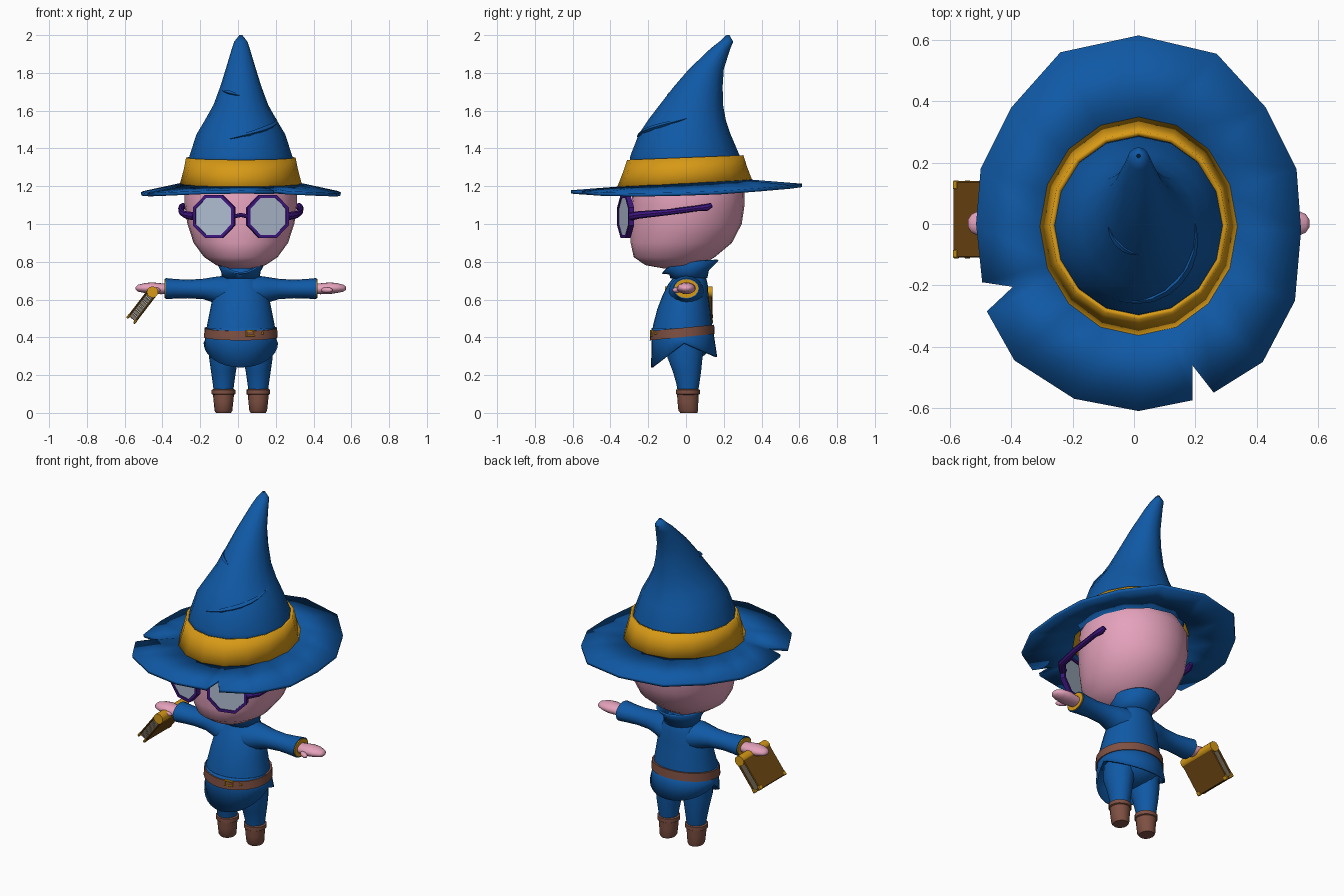
import bpy, bmesh, math
from mathutils import Vector, Matrix

if "Cube" in bpy.data.objects:
    bpy.data.objects.remove(bpy.data.objects["Cube"])

CX = 0.015  # the body's middle line


def material(name, r, g, b):
    m = bpy.data.materials.new(name)
    m.diffuse_color = (r, g, b, 1)
    m.use_nodes = True
    m.node_tree.nodes["Principled BSDF"].inputs["Base Color"].default_value = m.diffuse_color
    return m


BLUE = material("blue cloth", 0.005, 0.1, 0.38)
GOLD = material("gold", 0.68, 0.32, 0.008)
SKIN = material("pink skin", 0.78, 0.36, 0.5)
PURPLE = material("purple frame", 0.05, 0.008, 0.22)
GLASS = material("pale glass", 0.42, 0.5, 0.62)
LEATHER = material("brown leather", 0.21, 0.08, 0.055)
COVER = material("dark book cover", 0.16, 0.065, 0.006)
PAPER = material("paper", 0.52, 0.43, 0.3)


def finish(name, bm, mat, thick=0, angle=40, subdiv=0):
    bmesh.ops.recalc_face_normals(bm, faces=bm.faces)
    me = bpy.data.meshes.new(name)
    bm.to_mesh(me)
    bm.free()
    ob = bpy.data.objects.new(name, me)
    bpy.context.collection.objects.link(ob)
    me.materials.append(mat)
    if thick:
        s = ob.modifiers.new("thickness", 'SOLIDIFY')
        s.thickness, s.offset = thick, -1
    if subdiv:
        ob.modifiers.new("smooth", 'SUBSURF').levels = subdiv
        ob.modifiers["smooth"].render_levels = subdiv
    bpy.ops.object.select_all(action='DESELECT')
    ob.select_set(True)
    bpy.context.view_layer.objects.active = ob
    bpy.ops.object.shade_smooth_by_angle(angle=math.radians(angle))
    return ob


def loft(name, rings, mat, caps=True, **kw):
    bm = bmesh.new()
    vs = [[bm.verts.new(p) for p in r] for r in rings]
    n = len(vs[0])
    for a, b in zip(vs, vs[1:]):
        for i in range(n):
            j = (i + 1) % n
            bm.faces.new((a[i], a[j], b[j], b[i]))
    if caps:
        bm.faces.new(vs[0])
        bm.faces.new(vs[-1])
    return finish(name, bm, mat, **kw)


def oval(z, yc, ry, rx, n=24, x=CX, tilt=0):
    """Level ring; tilt raises it towards the back."""
    out = []
    for i in range(n):
        t = math.tau * i / n
        y = yc + ry * math.sin(t)
        out.append((x + rx * math.cos(t), y, z + tilt * y))
    return out


def tube(name, pts, radii, mat, n=8, flat=1.0):
    pts = [Vector(p) for p in pts]
    rings = []
    for i, p in enumerate(pts):
        d = pts[min(i + 1, len(pts) - 1)] - pts[max(i - 1, 0)]
        q = d.to_track_quat('Z', 'Y')
        r = radii[i]
        rings.append([p + q @ Vector((r * flat * math.cos(math.tau * k / n),
                                      r * math.sin(math.tau * k / n), 0)) for k in range(n)])
    return loft(name, rings, mat)


def box(name, loc, size, mat, frame=Matrix(), bevel=0.005):
    bm = bmesh.new()
    bmesh.ops.create_cube(bm, size=1)
    bmesh.ops.scale(bm, vec=size, verts=bm.verts)
    bmesh.ops.bevel(bm, geom=bm.edges[:], offset=bevel, segments=1, affect='EDGES')
    bmesh.ops.transform(bm, matrix=frame @ Matrix.Translation(loc), verts=bm.verts)
    return finish(name, bm, mat, angle=30)


def ball(name, loc, size, mat, rot=0):
    bm = bmesh.new()
    bmesh.ops.create_uvsphere(bm, u_segments=16, v_segments=10, radius=1)
    m = Matrix.Translation(loc) @ Matrix.Rotation(rot, 4, 'Z') @ Matrix.Diagonal((*size, 1))
    bmesh.ops.transform(bm, matrix=m, verts=bm.verts)
    return finish(name, bm, mat)


# Hat cone, leaning back to its tip: height, centre y, radius y, radius x
CONE = [(1.29, -0.005, 0.295, 0.285), (1.36, -0.005, 0.29, 0.272), (1.475, -0.007, 0.243, 0.235),
        (1.55, 0.005, 0.206, 0.19), (1.63, 0.028, 0.168, 0.145), (1.73, 0.066, 0.128, 0.108),
        (1.82, 0.108, 0.092, 0.08), (1.93, 0.183, 0.052, 0.047), (1.965, 0.213, 0.037, 0.035),
        (2.0, 0.222, 0.008, 0.008)]
loft("hat_cone", [oval(*c, n=16) for c in CONE], BLUE, caps=False, thick=0.004, angle=50)


def cone_point(t, z):
    for a, b in zip(CONE, CONE[1:]):
        if a[0] <= z <= b[0]:
            f = (z - a[0]) / (b[0] - a[0])
            yc, ry, rx = [a[k] + f * (b[k] - a[k]) for k in (1, 2, 3)]
            return (CX + rx * math.cos(t), yc + ry * math.sin(t), z)


# Creases in the cloth
for name, t0, t1, z0, z1, w in (("long_crease", -105, 0, 1.45, 1.56, 0.014),
                                ("short_crease", -150, -90, 1.71, 1.68, 0.01)):
    fs = [i / 8 for i in range(9)]
    tube(name, [cone_point(math.radians(t0 + f * (t1 - t0)), z0 + f * (z1 - z0)) for f in fs],
         [0.001 + w * math.sin(math.pi * f) for f in fs], BLUE, n=4)

# Hat band
loft("hat_band", [oval(1.215, -0.008, 0.357, 0.322, 16, tilt=0.06),
                  oval(1.29, -0.006, 0.328, 0.302, 16, tilt=0.05),
                  oval(1.352, -0.004, 0.308, 0.29, 16, tilt=0.04)], GOLD, caps=False, thick=0.018)

# Ragged brim with two torn notches
EDGE = [(0.015, 0.615), (0.27, 0.555), (0.43, 0.38), (0.53, 0.18), (0.545, -0.02), (0.525, -0.25),
        (0.42, -0.45), (0.26, -0.55), (0.19, -0.46), (0.19, -0.575), (0.015, -0.61), (-0.195, -0.57),
        (-0.39, -0.445), (-0.48, -0.285), (-0.395, -0.205), (-0.495, -0.19), (-0.515, 0.0),
        (-0.5, 0.18), (-0.4, 0.38), (-0.24, 0.56)]
outer, inner = [], []
for x, y in EDGE:
    t = math.atan2(y, x - CX)
    outer.append((x, y, 1.196 + 0.028 * y - 0.1 * (x - CX) ** 2))
    yi = -0.008 + 0.338 * math.sin(t)
    inner.append((CX + 0.305 * math.cos(t), yi, 1.218 + 0.055 * yi))
loft("hat_brim", [inner, outer], BLUE, caps=False, thick=0.018, angle=25)

# Head
HEAD = [(0.765, -0.04, 0.08, 0.06), (0.782, -0.065, 0.15, 0.13), (0.825, -0.062, 0.215, 0.195),
        (0.9, -0.025, 0.268, 0.25), (1.0, 0.0, 0.295, 0.283), (1.1, 0.01, 0.3, 0.298),
        (1.2, 0.015, 0.293, 0.298), (1.28, 0.01, 0.255, 0.255), (1.34, 0.01, 0.16, 0.16)]
loft("head", [oval(*h, n=28) for h in HEAD], SKIN, angle=60)

# Glasses
for s, side in ((-1, "left"), (1, "right")):
    c = Vector((CX + s * 0.141, -0.32, 1.04))
    turn = Matrix.Translation(c) @ Matrix.Rotation(s * 0.28, 4, 'Z') @ Matrix.Rotation(math.pi / 2, 4, 'X')
    step = [math.tau * (i + 0.5) / 8 for i in range(8)]
    loft(side + "_lens", [[turn @ Vector((0.112 * math.cos(t), 0.112 * math.sin(t), z)) for t in step]
                          for z in (-0.008, 0.008)], GLASS)
    profile = [(0.106, -0.014), (0.106, 0.014), (0.123, 0.014), (0.123, -0.014), (0.106, -0.014)]
    loft(side + "_rim", [[turn @ Vector((r * math.cos(t), r * math.sin(t), z)) for t in step]
                         for r, z in profile], PURPLE, caps=False, angle=30)
    tube(side + "_temple", [(CX + s * a, b, z) for a, b, z in
         ((0.245, -0.29, 1.04), (0.29, -0.25, 1.048), (0.313, -0.1, 1.062), (0.317, 0.06, 1.083),
          (0.312, 0.11, 1.088), (0.306, 0.135, 1.1))], (0.022, 0.02, 0.016, 0.015, 0.019, 0.013), PURPLE)
tube("glasses_bridge", [(CX - 0.035, -0.35, 1.04), (CX, -0.352, 1.048), (CX + 0.035, -0.35, 1.04)],
     [0.011] * 3, PURPLE)

# Tunic, flared collar and the skirt split at both sides
loft("tunic", [oval(*r) for r in ((0.42, -0.02, 0.162, 0.186), (0.47, -0.018, 0.155, 0.178),
     (0.55, -0.012, 0.14, 0.162), (0.62, -0.003, 0.122, 0.148), (0.68, 0.01, 0.105, 0.125),
     (0.72, 0.02, 0.085, 0.095), (0.77, 0.02, 0.06, 0.065))], BLUE, angle=60)


def drop(ring, fn):
    return [(x, y, fn(y)) for x, y, z in ring]


loft("collar", [drop(oval(0, 0.015, 0.088, 0.09), lambda y: 0.715),
                drop(oval(0, 0.015, 0.098, 0.095), lambda y: 0.75 + 0.1 * y),
                drop(oval(0, 0.02, 0.145, 0.122), lambda y: 0.802 + 0.06 * y - 4.5 * max(0, -y - 0.02) ** 2)],
     BLUE, caps=False, thick=0.01, angle=60)
loft("skirt", [oval(0.45, -0.02, 0.162, 0.187, 32), oval(0.385, -0.015, 0.167, 0.19, 32),
               drop(oval(0, -0.01, 0.175, 0.197, 32),
                    lambda y: 0.37 + (0.74 * (y + 0.01) if y < -0.01 else -0.42 * (y + 0.01)))],
     BLUE, caps=False, thick=0.01, angle=60)
ball("hips", (CX, 0, 0.37), (0.155, 0.13, 0.1), BLUE)

# Belt and buckle
loft("belt", [oval(z, -0.02, 0.168 + e, 0.191 + e, 32, tilt=0.1) for z, e in
              ((0.403, -0.01), (0.403, 0.004), (0.452, 0.001), (0.452, -0.012))], LEATHER, caps=False, angle=40)
for x, z, w, h in ((0.05, 0.41, 0.05, 0.008), (0.05, 0.436, 0.05, 0.008), (0.029, 0.423, 0.008, 0.034),
                   (0.071, 0.423, 0.008, 0.034), (0.115, 0.423, 0.012, 0.012)):
    box("buckle_part", (CX + x, -0.187 + 0.25 * x * x * 8, z - 0.012 + 0.01), (w, 0.012, h), GOLD, bevel=0.002)

# Arms, hands, legs and boots
for s, side in ((-1, "left"), (1, "right")):
    arm = [(0.03, 0.635, 0.085, 0.1), (0.1, 0.645, 0.08, 0.092), (0.15, 0.652, 0.066, 0.075),
           (0.2, 0.656, 0.054, 0.062), (0.28, 0.656, 0.049, 0.057), (0.35, 0.657, 0.052, 0.063),
           (0.4, 0.658, 0.056, 0.07), (0.398, 0.658, 0.044, 0.057)]

    def cross(d, zc, rz, ry, n=16):
        return [(CX + s * d, 0.002 + ry * math.cos(math.tau * i / n), zc + rz * math.sin(math.tau * i / n))
                for i in range(n)]
    loft(side + "_sleeve", [cross(*a) for a in arm], BLUE)
    loft(side + "_cuff_trim", [cross(0.398, 0.658, 0.05, 0.064), cross(0.405, 0.658, 0.05, 0.064)], GOLD)
    hand = [(0.38, 0.657, 0.026, 0.036), (0.42, 0.657, 0.029, 0.042), (0.47, 0.66, 0.031, 0.05),
            (0.51, 0.661, 0.026, 0.046), (0.545, 0.66, 0.018, 0.03), (0.557, 0.66, 0.007, 0.012)]
    loft(side + "_hand", [cross(*h) for h in hand], SKIN, angle=70)
    ball(side + "_thumb", (CX + s * 0.455, -0.048, 0.65), (0.036, 0.016, 0.015), SKIN, rot=-s * 0.6)

    lx = CX + s * 0.092
    loft(side + "_trouser_leg", [oval(z, yc, ry, rx, 16, lx - s * sh) for z, yc, ry, rx, sh in
         ((0.1, 0.01, 0.052, 0.05, 0), (0.15, 0.01, 0.06, 0.056, 0), (0.22, 0.005, 0.075, 0.066, 0),
          (0.29, -0.005, 0.092, 0.078, 0.002), (0.37, -0.005, 0.1, 0.082, 0.008))], BLUE, angle=60)
    loft(side + "_boot", [oval(*r, 16, lx) for r in ((0.0, 0.015, 0.045, 0.04), (0.012, 0.012, 0.052, 0.047),
         (0.06, 0.01, 0.055, 0.052), (0.11, 0.01, 0.058, 0.057))], LEATHER)
    loft(side + "_boot_cuff", [oval(z, 0.01, r, r, 16, lx) for z, r in
         ((0.096, 0.056), (0.1, 0.063), (0.122, 0.063), (0.126, 0.054))], LEATHER)

# Book hanging from the left hand
book = Matrix.Translation((-0.508, 0.015, 0.567)) @ Matrix.Rotation(math.radians(127.5), 4, 'Y')
for s in (-1, 1):
    box("book_cover", (0, 0, s * 0.023), (0.2, 0.25, 0.01), COVER, book, 0.004)
    for y in (-0.112, 0.112):
        box("book_corner", (0.088, y, s * 0.023), (0.026, 0.03, 0.013), GOLD, book, 0.004)
for i in range(5):
    box("page_block", (-0.002, 0, (i - 2) * 0.0075), (0.18, 0.23, 0.006), PAPER, book, 0.001)
tube("book_spine", [book @ Vector((-0.092, y, 0)) for y in (-0.126, 0.126)], [0.03, 0.03], GOLD, n=12)
